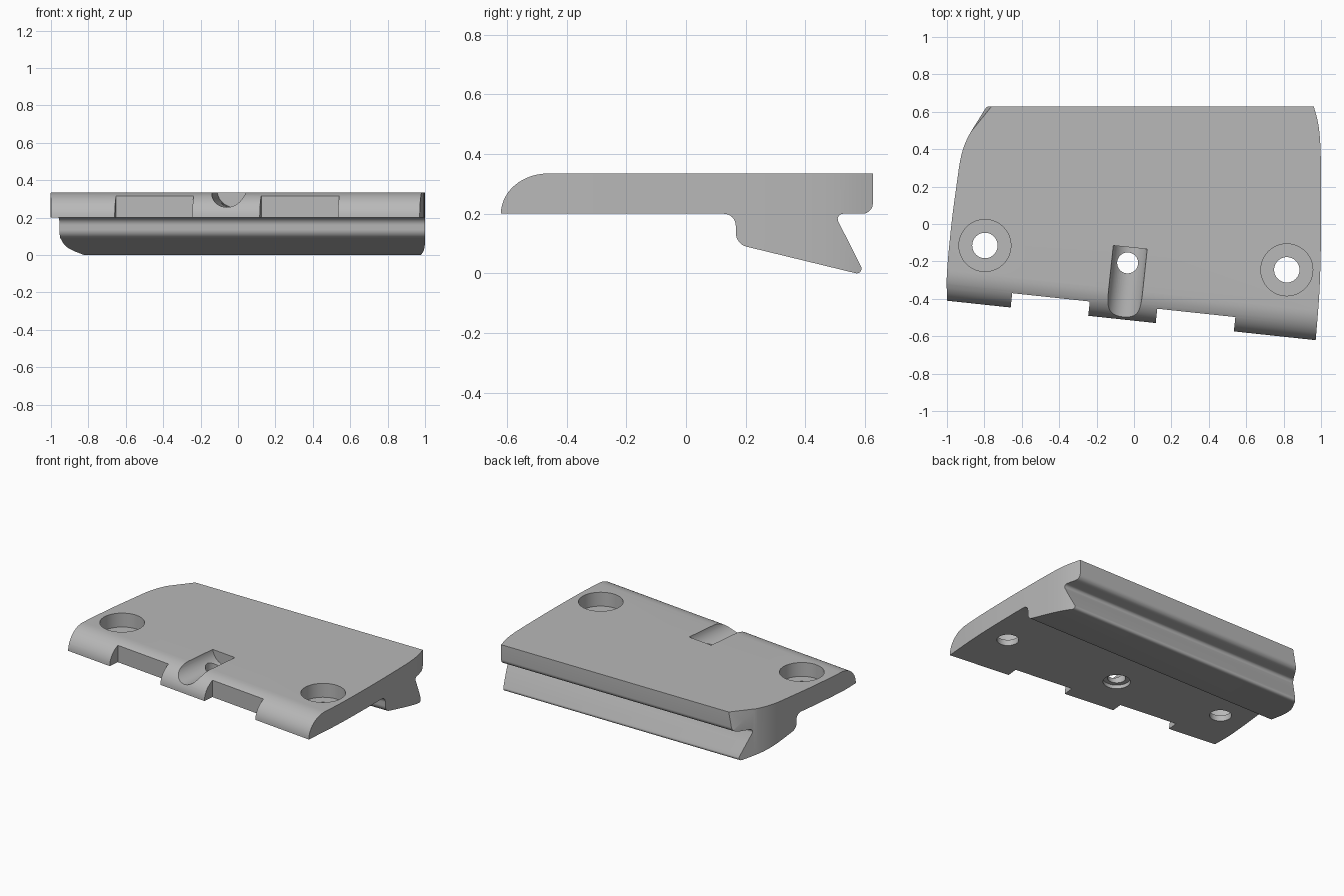
import bpy, bmesh, math
from mathutils import Vector

if "Cube" in bpy.data.objects:
    bpy.data.objects.remove(bpy.data.objects["Cube"])

SLOPE = -0.107          # slant of the front edge
FRONT = -0.517          # front edge position at x = 0
TOP, UNDER = 0.335, 0.2
ANGLE = math.atan(SLOPE)

grey = bpy.data.materials.new("plain grey")
grey.use_nodes = True
grey.diffuse_color = (0.48, 0.48, 0.48, 1)
grey.node_tree.nodes["Principled BSDF"].inputs["Base Color"].default_value = (0.48, 0.48, 0.48, 1)


def loft(name, loop_a, loop_b):
    """Solid between two matching loops."""
    bm = bmesh.new()
    a = [bm.verts.new(p) for p in loop_a]
    b = [bm.verts.new(p) for p in loop_b]
    bm.faces.new(a)
    bm.faces.new(b[::-1])
    for i in range(len(a)):
        j = (i + 1) % len(a)
        bm.faces.new((a[j], a[i], b[i], b[j]))
    bmesh.ops.recalc_face_normals(bm, faces=bm.faces)
    mesh = bpy.data.meshes.new(name)
    bm.to_mesh(mesh)
    bm.free()
    mesh.materials.append(grey)
    obj = bpy.data.objects.new(name, mesh)
    bpy.context.collection.objects.link(obj)
    return obj


def arc(cx, cz, r, start, end, steps=8):
    angles = [math.radians(start + (end - start) * i / steps) for i in range(steps + 1)]
    return [(cx + r * math.cos(t), cz + r * math.sin(t)) for t in angles]


def spline(points, steps=5):
    """Smooth curve through the points."""
    p = [Vector(q) for q in points]
    p = [2 * p[0] - p[1]] + p + [2 * p[-1] - p[-2]]
    out = []
    for a, b, c, d in zip(p, p[1:], p[2:], p[3:]):
        for i in range(steps):
            t = i / steps
            out.append(0.5 * (2 * b + (c - a) * t + (2 * a - 5 * b + 4 * c - d) * t ** 2
                              + (3 * b - a - 3 * c + d) * t ** 3))
    return out + [p[-2]]


def cut(target, tool, operation="DIFFERENCE"):
    mod = target.modifiers.new("cut", "BOOLEAN")
    mod.operation, mod.solver, mod.object = operation, "EXACT", tool
    bpy.context.view_layer.objects.active = target
    bpy.ops.object.modifier_apply(modifier=mod.name)
    bpy.data.objects.remove(tool)


def cylinder(x, y, r, low, high):
    ring = [(x + u, y + v) for u, v in arc(0, 0, r, 0, 360, 48)[:-1]]
    return loft("hole_cutter", [(u, v, low) for u, v in ring], [(u, v, high) for u, v in ring])


# Cross-section: rounded slanted front, then hooked rail and back edge
nose = [(0.16 + u * 0.16, UNDER + v * 0.135) for u, v in arc(0, 0, 1, 180, 90, 14)]
rail = [(0.627, TOP)]
rail += arc(0.592, 0.235, 0.035, 0, -90)
rail += arc(0.527, 0.182, 0.018, 90, 205)
rail += arc(0.573, 0.016, 0.016, 25, -104)
rail += arc(0.215, 0.136, 0.048, 256, 180)
rail += arc(0.127, 0.16, 0.04, 0, 90)


def section(x):
    front = FRONT + SLOPE * x
    return [(x, front + y, z) for y, z in nose] + [(x, y, z) for y, z in rail]


plate = loft("mounting_plate", section(-1.1), section(1.1))

# Curved side outline
left = spline([(-1, -0.6), (-1, -0.4), (-1, -0.26), (-0.976, 0), (-0.947, 0.22), (-0.925, 0.36),
               (-0.89, 0.46), (-0.83, 0.56), (-0.78, 0.64)])
right = spline([(0.958, 0.64), (0.984, 0.54), (0.996, 0.43), (1, 0.25), (1, -0.05),
                (0.992, -0.35), (0.97, -0.64)])
outline = left + right
cut(plate, loft("outline_cutter", [(p.x, p.y, -0.1) for p in outline],
                [(p.x, p.y, 0.5) for p in outline]), "INTERSECT")

# Two notches in the front edge
along = Vector((math.cos(ANGLE), math.sin(ANGLE), 0))
inward = Vector((-along.y, along.x, 0))
for x, width in ((-0.452, 0.417), (0.325, 0.42)):
    mid = Vector((x, FRONT + SLOPE * x, 0))
    base = [mid + along * (s * width / 2) + inward * d
            for s, d in ((-1, -0.2), (1, -0.2), (1, 0.077), (-1, 0.077))]
    up = Vector((0, 0, 0.5))
    cut(plate, loft("notch_cutter", base, [p + up for p in base]))

# Round-bottomed slot running out through the front
back = Vector((-0.02, -0.125, 0.347))
ring = [back + along * u + Vector((0, 0, v)) for u, v in arc(0, 0, 0.092, 0, 360, 48)[:-1]]
cut(plate, loft("slot_cutter", ring, [p - inward * 0.6 for p in ring]))

# Counterbored screw holes, and the slot hole counterbored from below
for x, y in ((-0.797, -0.115), (0.817, -0.245)):
    cut(plate, cylinder(x, y, 0.139, 0.24, 0.5))
    cut(plate, cylinder(x, y, 0.068, 0.1, 0.5))
cut(plate, cylinder(-0.034, -0.208, 0.056, 0.1, 0.5))
cut(plate, cylinder(-0.034, -0.208, 0.085, 0.1, 0.225))

# Slightly leaning facet on the back left corner
a, b, c = Vector((-0.763, 0.627, TOP)), Vector((-0.87, 0.495, TOP)), Vector((-0.79, 0.627, UNDER))
normal = (b - a).cross(c - a)
if normal.x > 0:
    normal.negate()
bm = bmesh.new()
bm.from_mesh(plate.data)
cutting = bmesh.ops.bisect_plane(bm, geom=bm.verts[:] + bm.edges[:] + bm.faces[:],
                                 plane_co=a, plane_no=normal, clear_outer=True)
edges = [e for e in cutting["geom_cut"] if isinstance(e, bmesh.types.BMEdge)]
bmesh.ops.holes_fill(bm, edges=edges)
bmesh.ops.recalc_face_normals(bm, faces=bm.faces)
bm.to_mesh(plate.data)
bm.free()

# Smooth curves with sharp edges kept
bpy.ops.object.select_all(action="DESELECT")
plate.select_set(True)
bpy.context.view_layer.objects.active = plate
bpy.ops.object.shade_smooth_by_angle(angle=math.radians(25))
